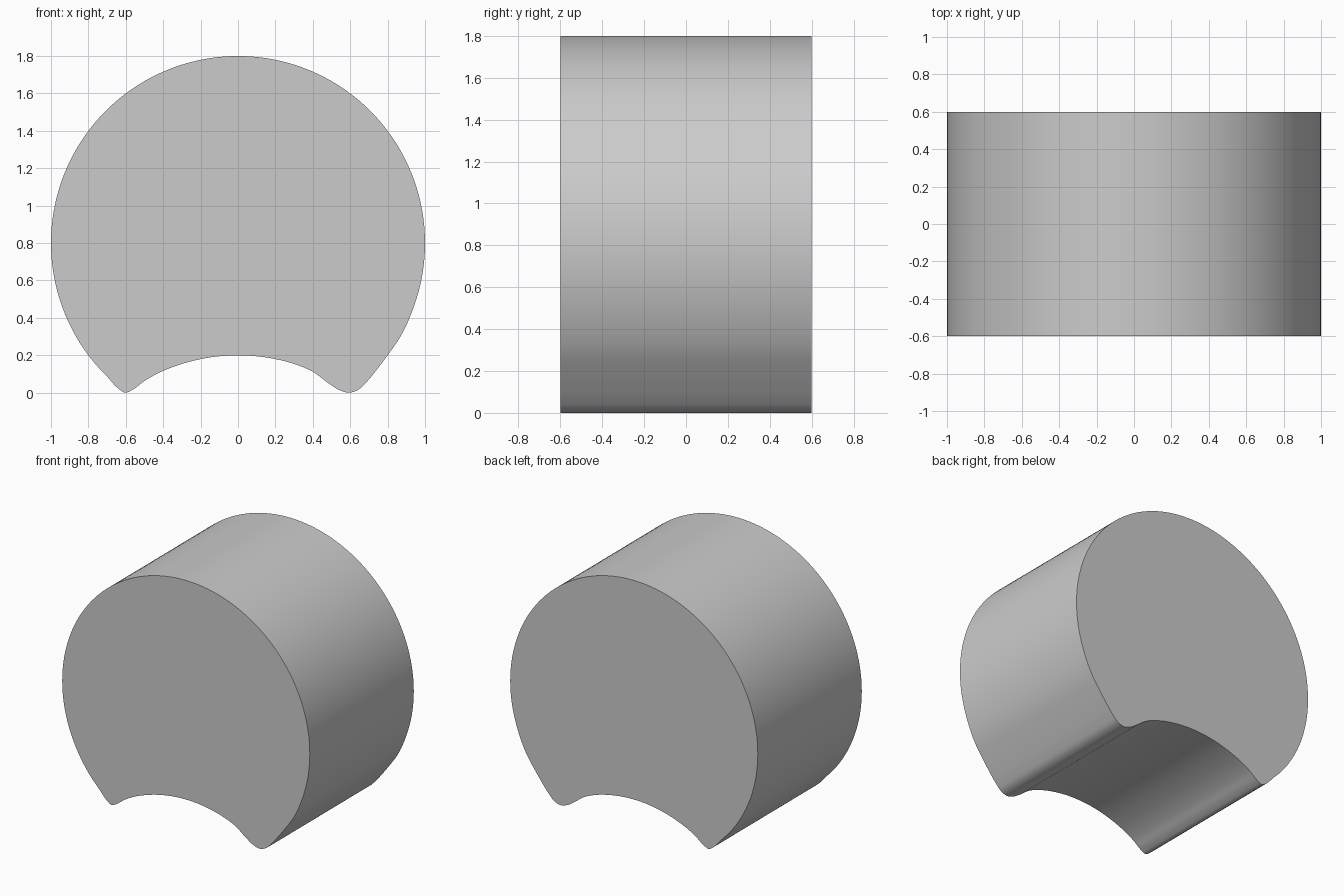
import bpy, bmesh
from math import sin, cos, radians
from mathutils import Vector

if "Cube" in bpy.data.objects:
    bpy.data.objects.remove(bpy.data.objects["Cube"])

RADIUS, RISE, HALF_DEPTH = 1.0, 0.8, 0.6


def arc(start, end, count, centre_z):
    """Points on a circle in the XZ plane."""
    step = (end - start) / (count - 1)
    angles = [radians(start + step * i) for i in range(count)]
    return [Vector((RADIUS * cos(a), centre_z + RADIUS * sin(a))) for a in angles]


def smooth_loop(points, steps):
    """Closed spline through all points (centripetal-style tangents by chord length)."""
    n, out = len(points), []

    def tangent(i):
        a, b, c = points[i - 1], points[i], points[(i + 1) % n]
        d0, d1 = (b - a).length, (c - b).length
        return ((b - a) / d0 * d1 + (c - b) / d1 * d0) / (d0 + d1)

    for i in range(n):
        p, q = points[i], points[(i + 1) % n]
        d = (q - p).length
        m0, m1 = tangent(i) * d, tangent((i + 1) % n) * d
        for k in range(steps):
            t = k / steps
            out.append(p * (2*t**3 - 3*t**2 + 1) + m0 * (t**3 - 2*t**2 + t)
                       + q * (3*t**2 - 2*t**3) + m1 * (t**3 - t**2))
    return out


# Outline: big outer arc, sharper left tip, hollow underside arc, softer right tip
left_tip = [(-0.7, 0.087), (-0.64, 0.022), (-0.603, 0.0), (-0.565, 0.015), (-0.5, 0.063)]
right_tip = [(0.4, 0.112), (0.49, 0.046), (0.54, 0.015), (0.592, 0.0),
             (0.645, 0.017), (0.69, 0.06), (0.745, 0.127), (0.8, 0.2), (0.867, 0.297)]
outline = (arc(-20, 220, 25, RISE)
           + [Vector(p) for p in left_tip]
           + arc(116, 73, 8, -RISE)
           + [Vector(p) for p in right_tip])
outline = smooth_loop(outline, 4)

# Extrude the outline through the depth
bm = bmesh.new()
front = bm.faces.new([bm.verts.new((p.x, -HALF_DEPTH, p.y)) for p in outline])
result = bmesh.ops.extrude_face_region(bm, geom=[front], use_keep_orig=True)
moved = [v for v in result["geom"] if isinstance(v, bmesh.types.BMVert)]
bmesh.ops.translate(bm, verts=moved, vec=(0, 2 * HALF_DEPTH, 0))
bmesh.ops.recalc_face_normals(bm, faces=bm.faces)
mesh = bpy.data.meshes.new("crescent_block")
bm.to_mesh(mesh)
bm.free()

block = bpy.data.objects.new("crescent_block", mesh)
bpy.context.collection.objects.link(block)
bpy.context.view_layer.objects.active = block
block.select_set(True)
bpy.ops.object.shade_smooth_by_angle(angle=radians(40))
